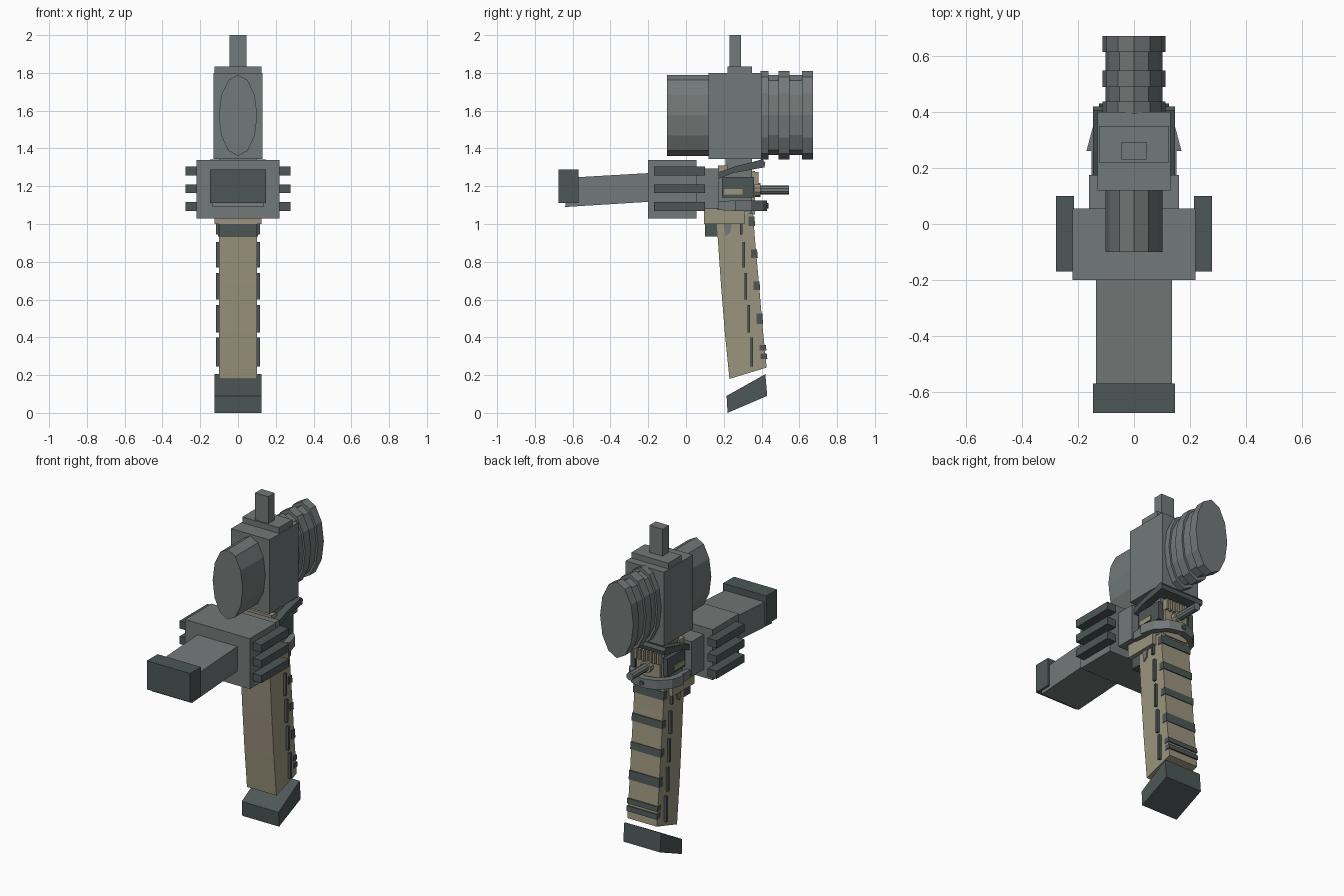
import bpy, bmesh, math

if "Cube" in bpy.data.objects:
    bpy.data.objects.remove(bpy.data.objects["Cube"])


def material(name, rgb):
    m = bpy.data.materials.new(name)
    m.diffuse_color = (*rgb, 1)
    m.use_nodes = True
    m.node_tree.nodes["Principled BSDF"].inputs["Base Color"].default_value = m.diffuse_color
    return m


GRAY = material("steel gray", (0.17, 0.19, 0.188))
DARK = material("dark slate", (0.075, 0.096, 0.094))
TAN = material("tan", (0.33, 0.297, 0.205))


def make(name, verts, faces, mat):
    me = bpy.data.meshes.new(name)
    me.from_pydata(verts, [], faces)
    bm = bmesh.new()
    bm.from_mesh(me)
    bmesh.ops.recalc_face_normals(bm, faces=bm.faces)
    bm.to_mesh(me)
    bm.free()
    me.materials.append(mat)
    ob = bpy.data.objects.new(name, me)
    bpy.context.collection.objects.link(ob)
    return ob


def prism(name, profile, x0, x1, mat):
    """Side (y, z) profile extruded from x0 to x1."""
    n = len(profile)
    v = [(x, y, z) for x in (x0, x1) for y, z in profile]
    f = [list(range(n)), list(range(n, 2 * n))]
    f += [[i, (i + 1) % n, (i + 1) % n + n, i + n] for i in range(n)]
    return make(name, v, f, mat)


def box(name, x0, x1, y0, y1, z0, z1, mat):
    return prism(name, [(y0, z0), (y1, z0), (y1, z1), (y0, z1)], x0, x1, mat)


def tube(name, rings, zc, n, mat, xc=0):
    """Loft of elliptical rings (y, x radius, z radius) along y."""
    v = [(xc + rx * math.sin(2 * math.pi * i / n), y, zc + rz * math.cos(2 * math.pi * i / n))
         for y, rx, rz in rings for i in range(n)]
    f = [[r * n + i, r * n + (i + 1) % n, (r + 1) * n + (i + 1) % n, (r + 1) * n + i]
         for r in range(len(rings) - 1) for i in range(n)]
    f += [list(range(n)), list(range((len(rings) - 1) * n, len(rings) * n))]
    return make(name, v, f, mat)


# Grip with gently swept outline
grip = [(.16, 1.04), (.165, .97), (.185, .68), (.205, .43), (.23, .18),
        (.427, .24), (.405, .46), (.385, .70), (.365, .92), (.355, 1.06)]
prism("grip", grip, -.1, .1, TAN)
prism("grip_base", [(.215, .09), (.22, 0), (.43, .09), (.42, .205)], -.125, .125, DARK)

# Dark inlay strips down both sides of the grip
for i, (y, z0, z1) in enumerate([(.285, .945, 1.1), (.298, .77, .905), (.31, .60, .74),
                                 (.325, .425, .57), (.342, .245, .40)]):
    for s in (-1, 1):
        box(f"grip_side_strip_{i}", s * .09, s * .116, y, y + .014, z0, z1, DARK)

# Ribs across the back of the grip
for i, (y, z, h) in enumerate([(.35, .99, .05), (.364, .82, .045), (.377, .65, .045),
                               (.392, .47, .055), (.41, .33, .03), (.415, .285, .03)]):
    prism(f"grip_back_rib_{i}", [(y - .02, z), (y + .016, z), (y + .012, z + h), (y - .02, z + h)],
          -.104, .104, DARK)

# Collar and latch under the receiver
box("grip_collar", -.125, .125, .095, .31, 1.0, 1.08, TAN)
box("front_latch", -.1, .1, .1, .17, .935, 1.0, DARK)
for s in (-1, 1):
    prism("side_catch", [(.2, 1.0), (.21, .935), (.235, .955), (.24, 1.0)], s * .095, s * .107, GRAY)

# Receiver, rear housing and barrel
box("receiver", -.22, .22, -.2, .055, 1.03, 1.34, GRAY)
box("receiver_rear", -.16, .16, .05, .175, 1.08, 1.295, GRAY)
prism("barrel", [(-.19, 1.27), (-.57, 1.248), (-.62, 1.246), (-.64, 1.09), (-.19, 1.118)],
      -.135, .135, GRAY)
box("barrel_tip", -.147, .147, -.675, -.57, 1.112, 1.288, DARK)
for s in (-1, 1):
    for i, z in enumerate((1.07, 1.163, 1.258)):
        box(f"side_rail_{i}", s * .215, s * .278, -.17, .1, z, z + .047, DARK)

# Mechanism core behind the receiver
box("core", -.1, .1, .17, .35, 1.06, 1.27, GRAY)
box("core_back_plate", -.08, .08, .34, .365, 1.05, 1.28, TAN)
box("core_front_lug", -.11, .11, .17, .22, 1.26, 1.31, TAN)
for s in (-1, 1):
    box("core_side_plate", s * .095, s * .125, .19, .36, 1.14, 1.25, DARK)
    box("core_side_inlay", s * .12, s * .132, .2, .3, 1.155, 1.185, TAN)
for i in range(7):
    x = -.075 + i * .025
    box(f"rear_tooth_{i}", x - .007, x + .007, .35, .385, 1.21, 1.275, TAN)

# Half ring clasp around the back of the grip
n = 6
v = [(r * math.cos(math.pi * i / n), .26 + r * math.sin(math.pi * i / n), z)
     for i in range(n + 1) for r, z in ((.17, 1.068), (.17, 1.125), (.13, 1.125), (.13, 1.068))]
f = [[4 * i + k, 4 * i + (k + 1) % 4, 4 * i + 4 + (k + 1) % 4, 4 * i + 4 + k]
     for i in range(n) for k in range(4)] + [[0, 1, 2, 3], [4 * n + k for k in range(4)]]
make("ring_clasp", v, f, GRAY)
for s in (-1, 1):
    prism("ring_arm", [(.165, 1.075), (.265, 1.068), (.265, 1.125), (.165, 1.12)],
          s * .125, s * .152, GRAY)
tube("ring_bolt", [(.41, .014, .014), (.436, .014, .014)], 1.097, 8, DARK)

# Rear rod with collar
tube("rear_rod", [(.35, .024, .024), (.545, .024, .024)], 1.18, 10, GRAY)
tube("rod_collar", [(.35, .036, .036), (.395, .036, .036)], 1.18, 10, TAN)

# Tilted saddle plate below the upper housing
prism("saddle_plate", [(.175, 1.24), (.25, 1.27), (.415, 1.3), (.42, 1.325), (.405, 1.342), (.26, 1.305),
                       (.175, 1.275)], -.147, .147, DARK)
box("neck", -.1, .1, .21, .35, 1.27, 1.36, GRAY)

# Upper housing with top plate and post
box("upper_housing", -.13, .13, .12, .4, 1.345, 1.8, GRAY)
box("top_plate", -.125, .125, .22, .35, 1.79, 1.835, GRAY)
box("top_post", -.045, .045, .23, .292, 1.83, 2.0, GRAY)

# Oval front drum and ribbed rear drum
tube("front_drum", [(-.1, .102, .215), (.13, .102, .215)], 1.575, 12, GRAY)
rear = []
for y0, y1, big in [(.395, .437, 1), (.437, .49, 0), (.49, .548, 1), (.548, .615, 0), (.615, .672, 1)]:
    rx, rz = (.113, .234) if big else (.102, .212)
    rear += [(y0, rx, rz), (y1, rx, rz)]
tube("rear_drum", rear, 1.576, 12, GRAY)
